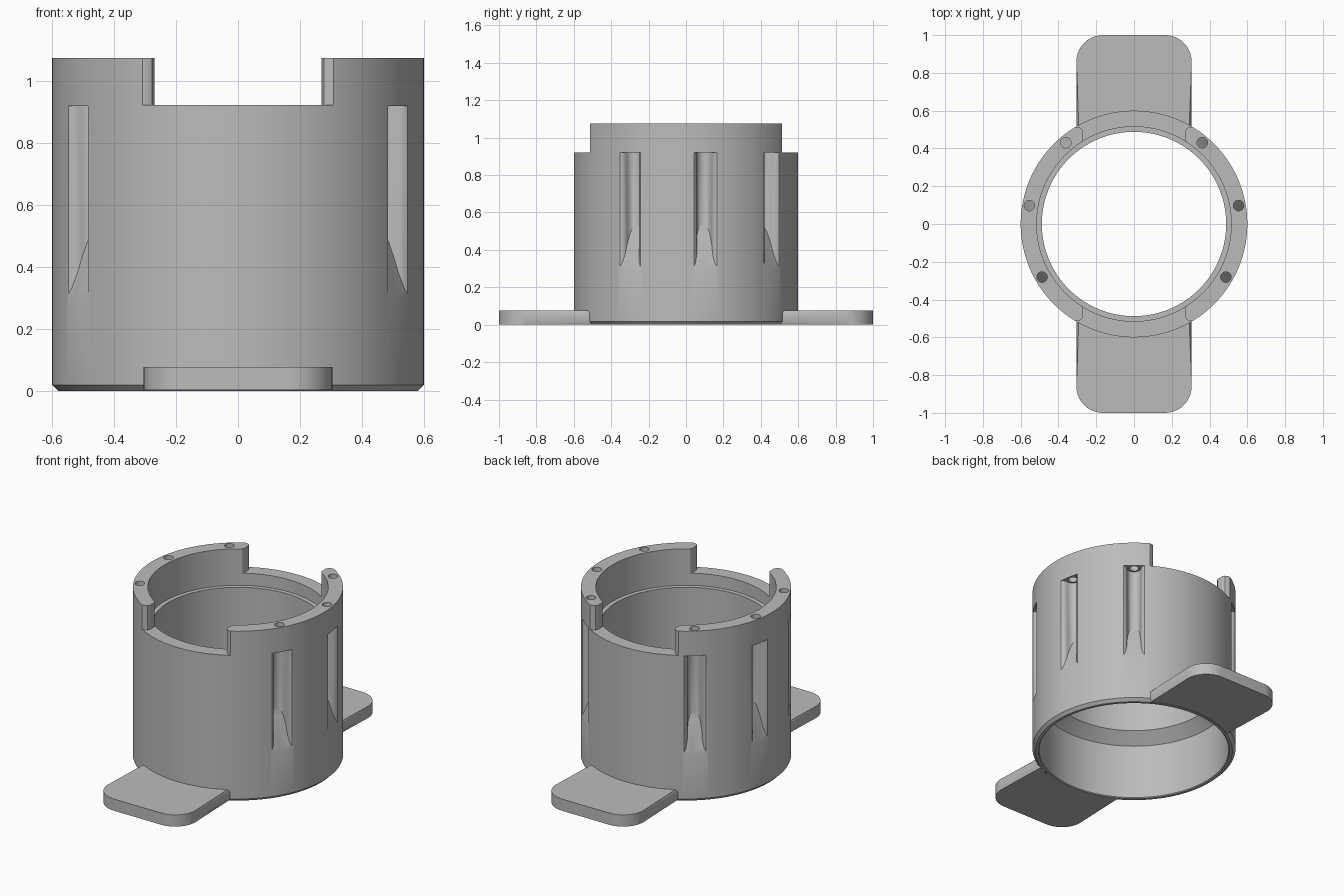
import bpy, bmesh, math
from mathutils import Matrix, Vector

cube = bpy.data.objects.get("Cube")
if cube:
    bpy.data.objects.remove(cube, do_unlink=True)

STEP = 2.5
R_OUT, R_IN = 0.6, 0.515
Z_FLOOR, Z_TOP = 0.922, 1.075
HOLE_ANGLES = [50, 10, -30]
ALL_ANGLES = HOLE_ANGLES + [180 - a for a in HOLE_ANGLES]

grey = bpy.data.materials.new("plain grey")
grey.use_nodes = True
colour = (0.5, 0.5, 0.5, 1)
grey.diffuse_color = colour
grey.node_tree.nodes["Principled BSDF"].inputs["Base Color"].default_value = colour


def polar(r, deg):
    return r * math.cos(math.radians(deg)), r * math.sin(math.radians(deg))


def finish(name, bm):
    bmesh.ops.recalc_face_normals(bm, faces=bm.faces)
    mesh = bpy.data.meshes.new(name)
    bm.to_mesh(mesh)
    bm.free()
    obj = bpy.data.objects.new(name, mesh)
    bpy.context.collection.objects.link(obj)
    mesh.materials.append(grey)
    return obj


def activate(obj):
    bpy.ops.object.select_all(action="DESELECT")
    obj.select_set(True)
    bpy.context.view_layer.objects.active = obj


def prism(bm, outline, z0, z1):
    """Extrude a 2D outline; z0 may be a function of the point."""
    low = z0 if callable(z0) else (lambda p: z0)
    a = [bm.verts.new((p[0], p[1], low(p))) for p in outline]
    b = [bm.verts.new((p[0], p[1], z1)) for p in outline]
    n = len(outline)
    bm.faces.new(a[::-1])
    bm.faces.new(b)
    for i in range(n):
        j = (i + 1) % n
        bm.faces.new((a[i], a[j], b[j], b[i]))
    return a + b


def lathe(bm, profile):
    n = round(360 / STEP)
    rings = [[bm.verts.new((*polar(r, k * STEP), z)) for r, z in profile] for k in range(n)]
    m = len(profile)
    for k in range(n):
        p, q = rings[k], rings[(k + 1) % n]
        for i in range(m):
            j = (i + 1) % m
            bm.faces.new((p[i], q[i], q[j], p[j]))


def cut(obj, cutter):
    mod = obj.modifiers.new("cut", "BOOLEAN")
    mod.operation = "DIFFERENCE"
    mod.solver = "EXACT"
    mod.object = cutter
    activate(obj)
    bpy.ops.object.modifier_apply(modifier=mod.name)


# Cutters: bolt holes and flared grooves with a sloping foot
bm = bmesh.new()
for a in ALL_ANGLES:
    cx, cy = polar(0.562, a)
    circle = [(cx + x, cy + y) for x, y in (polar(0.028, 15 * k) for k in range(24))]
    prism(bm, circle, 0.88, 1.2)
hole_cutter = finish("hole_cutter", bm)

half = [(0.64, 0.1), (0.6, 0.069), (0.59, 0.052), (0.575, 0.043), (0.557, 0.041),
        (0.538, 0.033), (0.526, 0.018)]
groove = half + [(0.522, 0)] + [(r, -u) for r, u in reversed(half)]
bm = bmesh.new()
for a in ALL_ANGLES:
    verts = prism(bm, groove, lambda p: 0.3 + (R_OUT - p[0]) * 3.1, 0.925 - 0.005)
    bmesh.ops.rotate(bm, verts=verts, matrix=Matrix.Rotation(math.radians(a), 3, "Z"))
groove_cutter = finish("groove_cutter", bm)

# Main sleeve with stepped bore
bm = bmesh.new()
lathe(bm, [(0.565, 0), (0.582, 0), (R_OUT, 0.018), (R_OUT, Z_FLOOR), (R_IN, Z_FLOOR),
           (R_IN, 0.845), (0.488, 0.845), (0.488, 0.42), (0.56, 0.355), (0.56, 0.005)])
sleeve = finish("sleeve", bm)
cut(sleeve, groove_cutter)
cut(sleeve, hole_cutter)
parts = [sleeve]

# Raised crown segments with rounded ends
end = [(0.309, 0.514), (0.291, 0.513), (0.277, 0.505), (0.27, 0.49), (0.27, 0.448)]
arc = [-57.5 + STEP * k for k in range(47)]
outline = [polar(R_OUT, a) for a in arc] + end + [polar(R_IN, a) for a in reversed(arc)]
outline += [(x, -y) for x, y in reversed(end)]
for side, name in ((1, "left_crown"), (-1, "right_crown")):
    bm = bmesh.new()
    prism(bm, [(side * x, y) for x, y in outline], Z_FLOOR, Z_TOP)
    crown = finish(name, bm)
    cut(crown, hole_cutter)
    parts.append(crown)

# Foot tabs with rounded corners and chamfered rims
W, RAD = 0.305, 0.14
corner = [(W - RAD + x, 1 - RAD + y) for x, y in (polar(RAD, 9 * k) for k in range(11))]
inner = [polar(0.575, 122 - 4 * k) for k in range(17)]
tab = corner + [(-x, y) for x, y in reversed(corner)] + inner
for side, name in ((-1, "front_tab"), (1, "back_tab")):
    bm = bmesh.new()
    prism(bm, [(x, side * y) for x, y in tab], 0.002, 0.076)
    rim = [e for e in bm.edges if abs(e.verts[0].co.z - e.verts[1].co.z) < 1e-4
           and min(v.co.xy.length for v in e.verts) > 0.58]
    rim += [e for e in bm.edges if abs(e.verts[0].co.z - e.verts[1].co.z) < 1e-4
            and abs(e.verts[0].co.y - e.verts[1].co.y) > 0.2 and e not in rim]
    bmesh.ops.bevel(bm, geom=rim, offset=0.013, segments=1, affect="EDGES")
    parts.append(finish(name, bm))

for cutter in (hole_cutter, groove_cutter):
    bpy.data.objects.remove(cutter, do_unlink=True)
for obj in parts:
    activate(obj)
    bpy.ops.object.shade_smooth_by_angle(angle=math.radians(30))
